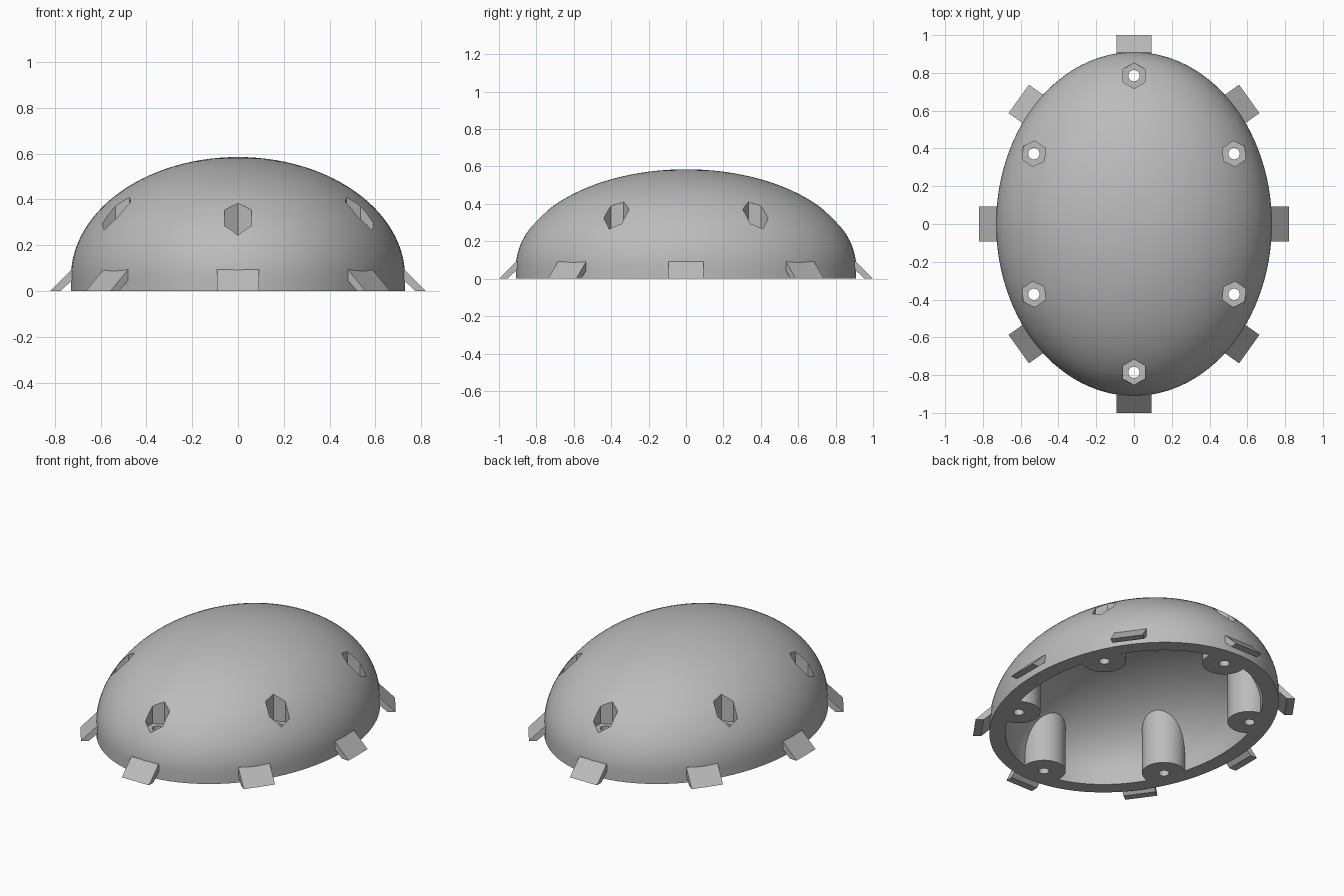
import bpy, bmesh, math
from mathutils import Matrix

if "Cube" in bpy.data.objects:
    bpy.data.objects.remove(bpy.data.objects["Cube"])

RX, RY, RISE, SKIRT, WALL = 0.73, 0.91, 0.525, 0.06, 0.09

grey = bpy.data.materials.new("light grey")
grey.use_nodes = True
colour = (0.5, 0.5, 0.5, 1)
grey.diffuse_color = colour
grey.node_tree.nodes["Principled BSDF"].inputs["Base Color"].default_value = colour


def finish(name, bm):
    bmesh.ops.recalc_face_normals(bm, faces=bm.faces[:])
    mesh = bpy.data.meshes.new(name)
    bm.to_mesh(mesh)
    bm.free()
    mesh.materials.append(grey)
    ob = bpy.data.objects.new(name, mesh)
    bpy.context.collection.objects.link(ob)
    return ob


def dome(name, rx, ry, rise, bottom, rings=28, segs=112):
    """Closed half ellipsoid standing on a straight skirt."""
    bm = bmesh.new()
    levels = [(1, bottom)]
    for i in range(rings):
        a = math.pi / 2 * i / rings
        levels.append((math.cos(a), SKIRT + rise * math.sin(a)))
    loops = []
    for r, z in levels:
        loops.append([bm.verts.new((rx * r * math.cos(t), ry * r * math.sin(t), z))
                      for t in (2 * math.pi * k / segs for k in range(segs))])
    for lo, hi in zip(loops, loops[1:]):
        for k in range(segs):
            n = (k + 1) % segs
            bm.faces.new((lo[k], lo[n], hi[n], hi[k]))
    tip = bm.verts.new((0, 0, SKIRT + rise))
    for k in range(segs):
        bm.faces.new((loops[-1][k], loops[-1][(k + 1) % segs], tip))
    bm.faces.new(loops[0][::-1])
    return finish(name, bm)


def posts(name, radius, z0, z1, sides):
    """One upright prism at each screw position, a flat facing outward."""
    bm = bmesh.new()
    for x, y in screws:
        turn = math.atan2(y, x) + math.pi / sides
        place = Matrix.Translation((x, y, (z0 + z1) / 2)) @ Matrix.Rotation(turn, 4, "Z")
        bmesh.ops.create_cone(bm, cap_ends=True, segments=sides, radius1=radius,
                              radius2=radius, depth=z1 - z0, matrix=place)
    return finish(name, bm)


def cut(target, cutter):
    mod = target.modifiers.new("cut", "BOOLEAN")
    mod.operation = "DIFFERENCE"
    mod.solver = "EXACT"
    mod.object = cutter
    bpy.context.view_layer.objects.active = target
    bpy.ops.object.modifier_apply(modifier=mod.name)
    bpy.data.objects.remove(cutter)


screws = [(0, 0.785), (0, -0.785)] + [(sx * 0.53, sy * 0.372) for sx in (1, -1) for sy in (1, -1)]

# Hollow shell, with the screw bosses left standing inside the cavity
shell = dome("shell", RX, RY, RISE, 0)
cavity = dome("cavity", RX - WALL, RY - WALL, RISE - WALL, -0.1)
cut(cavity, posts("bosses", 0.122, -0.3, 0.8, 48))
cut(shell, cavity)

# Hexagonal nut pockets and the screw holes below them
cut(shell, posts("nut_pockets", 0.068, 0.245, 0.8, 6))
cut(shell, posts("screw_holes", 0.03, -0.2, 0.7, 24))

bpy.ops.object.select_all(action="DESELECT")
shell.select_set(True)
bpy.context.view_layer.objects.active = shell
bpy.ops.object.shade_smooth_by_angle(angle=math.radians(25))

# Sloping tabs around the rim: (outward, height) section
section = [(0.09, 0), (0.045, 0), (-0.03, 0.07), (-0.03, 0.093), (-0.003, 0.093)]


def tab(name, x, y, angle):
    bm = bmesh.new()
    face = bm.faces.new([bm.verts.new((d, -0.0925, z)) for d, z in section])
    out = bmesh.ops.extrude_face_region(bm, geom=[face])
    moved = [v for v in out["geom"] if isinstance(v, bmesh.types.BMVert)]
    bmesh.ops.translate(bm, verts=moved, vec=(0, 0.185, 0))
    bm.transform(Matrix.Translation((x, y, 0)) @ Matrix.Rotation(angle, 4, "Z"))
    finish(name, bm)


tab("left_tab", RX, 0, 0)
tab("right_tab", -RX, 0, math.pi)
tab("back_tab", 0, RY, math.pi / 2)
tab("front_tab", 0, -RY, -math.pi / 2)
for side, sx in (("left", 1), ("right", -1)):
    for end, sy in (("back", 1), ("front", -1)):
        lean = math.radians(35.5)
        tab(f"{end}_{side}_tab", sx * 0.537, sy * 0.61,
            math.atan2(sy * math.sin(lean), sx * math.cos(lean)))
